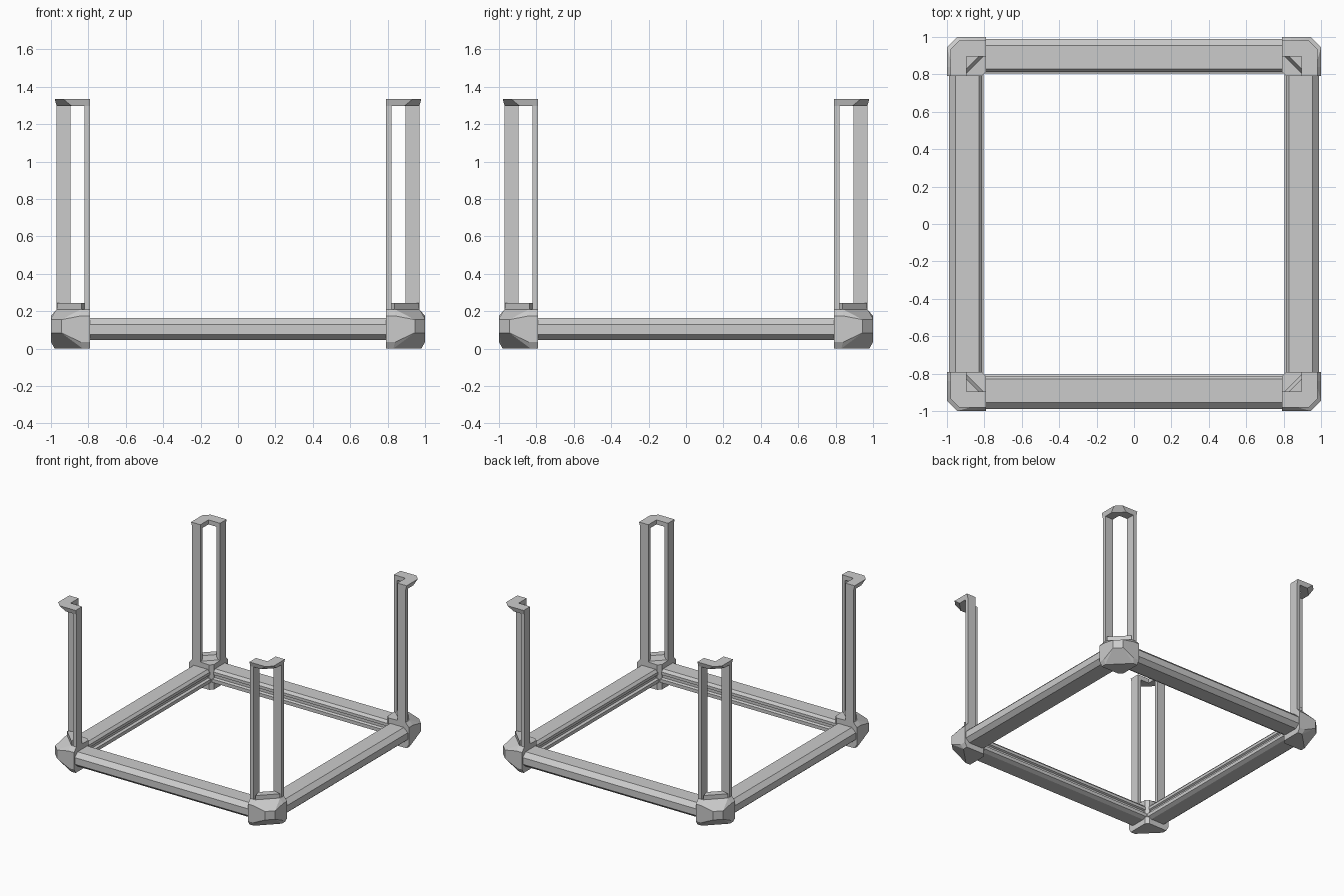
import bpy, bmesh
from mathutils import Vector, Matrix

if "Cube" in bpy.data.objects:
    bpy.data.objects.remove(bpy.data.objects["Cube"])


def finish(name, bm, mat):
    bm.transform(mat)
    bmesh.ops.recalc_face_normals(bm, faces=bm.faces)
    me = bpy.data.meshes.new(name)
    bm.to_mesh(me)
    bm.free()
    ob = bpy.data.objects.new(name, me)
    bpy.context.collection.objects.link(ob)
    return ob


def loft(name, low, high, mat):
    """Solid between two rings with the same number of points."""
    bm = bmesh.new()
    a = [bm.verts.new(p) for p in low]
    b = [bm.verts.new(p) for p in high]
    bm.faces.new(a)
    bm.faces.new(b)
    n = len(a)
    for i in range(n):
        j = (i + 1) % n
        bm.faces.new((a[i], a[j], b[j], b[i]))
    return finish(name, bm, mat)


def ring(pts, z):
    return [(x, y, z) for x, y in pts]


def symmetric(half):
    """Complete an outline by reflecting it across the corner diagonal."""
    return half + [(y, x) for x, y in reversed(half)]


def corner_block(name, mat):
    half = [(1, .945, .085), (1, .945, .155),
            (1, .84, .035), (1, .79, .035), (.98, .83, 0), (.98, .79, 0),
            (1, .84, .175), (1, .79, .175), (.97, .84, .21), (.97, .79, .21),
            (.815, .79, 0), (.815, .79, .205)]
    bm = bmesh.new()
    for x, y, z in half:
        bm.verts.new((x, y, z))
        bm.verts.new((y, x, z))
    bmesh.ops.convex_hull(bm, input=bm.verts)
    bmesh.ops.dissolve_limit(bm, angle_limit=.03, verts=bm.verts, edges=bm.edges)
    return finish(name, bm, mat)


# Corners: faceted block, collar, two upright strips and an L-shaped cap
for side, sx in (("left", -1), ("right", 1)):
    for end, sy in (("front", -1), ("back", 1)):
        m = Matrix.Diagonal((sx, sy, 1, 1))
        tag = f"{end}_{side}"
        corner_block(f"corner_block_{tag}", m)

        collar_low = symmetric([(.89, .80), (.97, .835)])
        collar_low = [(.89, .80), (.97, .835), (.835, .97), (.80, .89)]
        collar_high = [(.905, .82), (.968, .838), (.838, .968), (.82, .905)]
        loft(f"collar_{tag}", ring(collar_low, .19), ring(collar_high, .245), m)

        strip = [(.79, .895), (.82, .895), (.82, .97), (.79, .97)]
        loft(f"post_strip_a_{tag}", ring(strip, .15), ring(strip, 1.31), m)
        turned = [(y, x) for x, y in strip]
        loft(f"post_strip_b_{tag}", ring(turned, .15), ring(turned, 1.31), m)

        cap_low = [(.895, .895)] + symmetric([(.895, .79), (.97, .79), (.97, .89)])
        cap_high = [(.895, .895)] + symmetric([(.895, .79), (.98, .79), (.98, .935)])
        loft(f"post_cap_{tag}", ring(cap_low, 1.298), ring(cap_high, 1.335), m)

# Base beams: one grooved profile (outward distance, height), turned four times
profile = [(.955, .165), (.99, .13), (.99, .075), (.955, .045), (.835, .045),
           (.805, .06), (.805, .088), (.825, .095), (.825, .115), (.812, .122),
           (.812, .145), (.83, .165)]
for i, name in enumerate(("right", "back", "left", "front")):
    loft(f"base_beam_{name}",
         [(d, -.83, z) for d, z in profile],
         [(d, .83, z) for d, z in profile],
         Matrix.Rotation(i * 1.5707963, 4, 'Z'))
